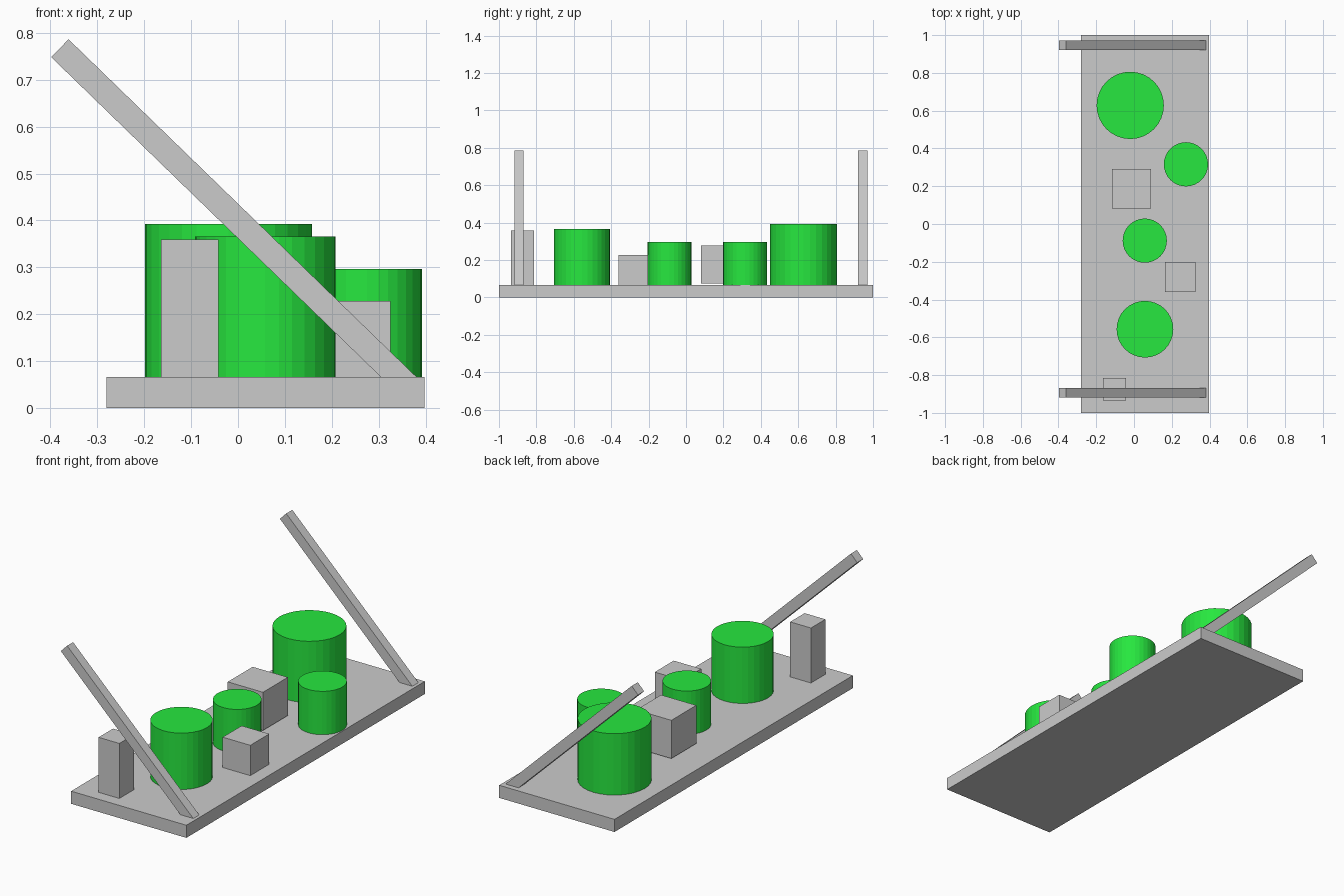
import bpy, bmesh

if "Cube" in bpy.data.objects:
    bpy.data.objects.remove(bpy.data.objects["Cube"])

BASE_TOP = 0.067

green = bpy.data.materials.new("green")
green.diffuse_color = (0.02, 0.8, 0.05, 1)
green.use_nodes = True
green.node_tree.nodes["Principled BSDF"].inputs["Base Color"].default_value = green.diffuse_color


def finish(name, bm):
    bmesh.ops.recalc_face_normals(bm, faces=bm.faces)
    mesh = bpy.data.meshes.new(name)
    bm.to_mesh(mesh)
    bm.free()
    obj = bpy.data.objects.new(name, mesh)
    bpy.context.collection.objects.link(obj)
    return obj


def box(name, x0, x1, y0, y1, z0, z1):
    bm = bmesh.new()
    bmesh.ops.create_cube(bm, size=1)
    for v in bm.verts:
        v.co = (x1 if v.co.x > 0 else x0,
                y1 if v.co.y > 0 else y0,
                z1 if v.co.z > 0 else z0)
    return finish(name, bm)


def drum(name, x, y, radius, top):
    bm = bmesh.new()
    bmesh.ops.create_cone(bm, cap_ends=True, segments=32, radius1=radius,
                          radius2=radius, depth=top - BASE_TOP)
    bmesh.ops.translate(bm, verts=bm.verts, vec=(x, y, (top + BASE_TOP) / 2))
    finish(name, bm).data.materials.append(green)


def beam(name, y0, y1):
    # Square-ended bar profile, its foot sunk into the base
    profile = [(-0.398, 0.748), (-0.361, 0.786), (0.381, 0.066), (0.344, 0.028)]
    bm = bmesh.new()
    face = bm.faces.new([bm.verts.new((x, y0, z)) for x, z in profile])
    ext = bmesh.ops.extrude_face_region(bm, geom=[face], use_keep_orig=True)
    verts = [g for g in ext["geom"] if isinstance(g, bmesh.types.BMVert)]
    bmesh.ops.translate(bm, verts=verts, vec=(0, y1 - y0, 0))
    finish(name, bm)


# Base slab
box("base", -0.28, 0.397, -1, 1, 0, BASE_TOP)

# Square blocks
box("tall_block", -0.164, -0.042, -0.935, -0.814, BASE_TOP, 0.359)
box("small_block", 0.163, 0.325, -0.361, -0.202, BASE_TOP, 0.228)
box("large_block", -0.117, 0.09, 0.081, 0.29, 0.075, 0.278)

# Green drums
drum("large_drum", -0.02, 0.628, 0.178, 0.393)
drum("medium_drum", 0.058, -0.557, 0.15, 0.366)
drum("small_drum_back", 0.275, 0.316, 0.117, 0.297)
drum("small_drum_middle", 0.057, -0.088, 0.117, 0.297)

# Slanted end beams
beam("front_beam", -0.918, -0.868)
beam("back_beam", 0.92, 0.971)
